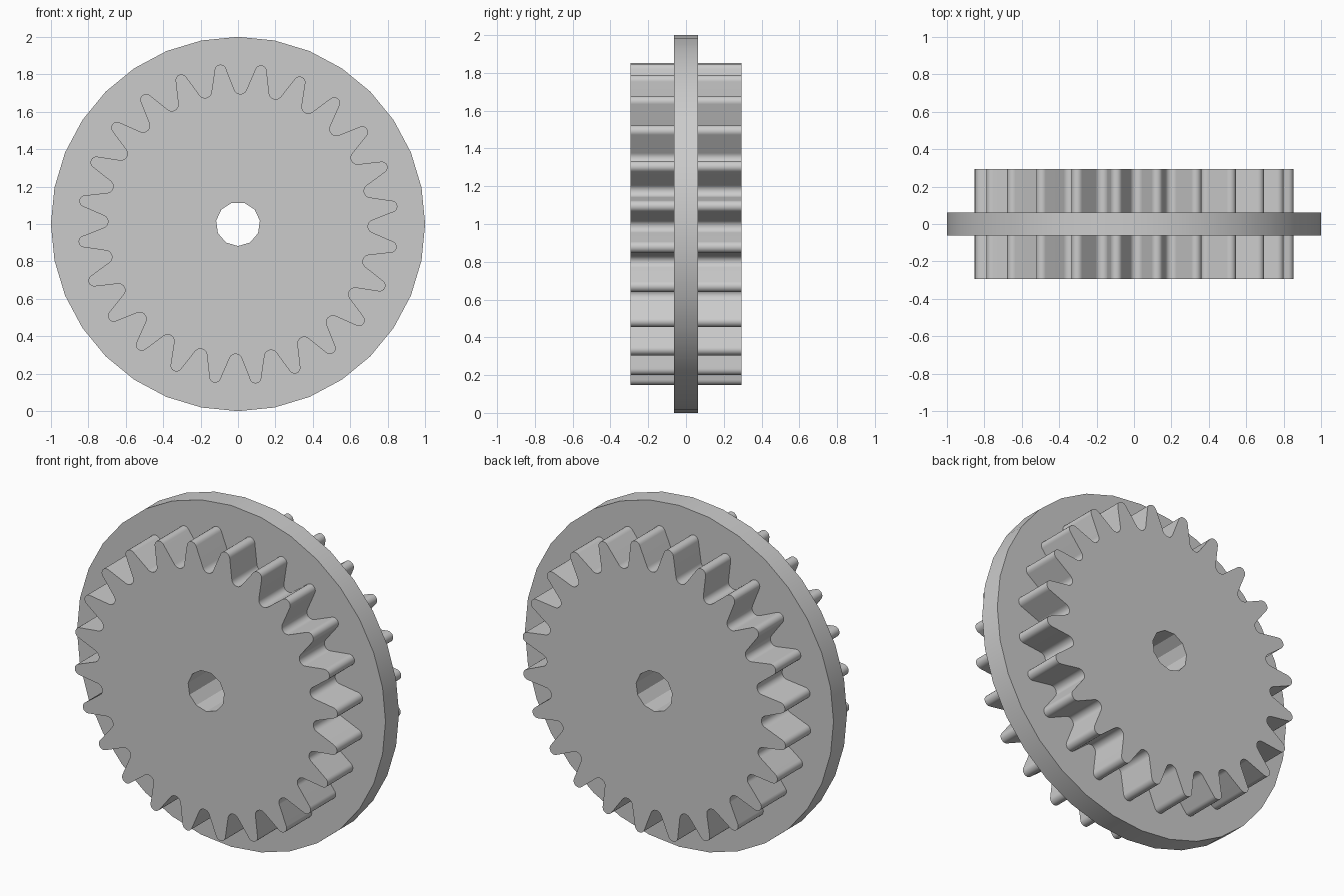
import bpy, bmesh
from math import sin, cos, pi, radians
from mathutils import Vector

if "Cube" in bpy.data.objects:
    bpy.data.objects.remove(bpy.data.objects["Cube"])

TEETH = 24
CENTRE_Z = 1.0

grey = bpy.data.materials.new("plain grey")
grey.use_nodes = True
colour = (0.6, 0.6, 0.6, 1)
grey.diffuse_color = colour
grey.node_tree.nodes["Principled BSDF"].inputs["Base Color"].default_value = colour


def ring(radius, sides, start):
    """Regular polygon as (x, z) points."""
    return [(radius * cos(start + 2 * pi * i / sides),
             radius * sin(start + 2 * pi * i / sides)) for i in range(sides)]


def arc(axis, distance, radius, sweep, outward, steps=8):
    """Rounded tooth tip or root, centred on a radial axis."""
    pts = []
    for i in range(steps + 1):
        a = sweep * (2 * i / steps - 1)
        r = distance + outward * radius * cos(a)
        t = radius * sin(a)
        pts.append((r * cos(axis) - t * sin(axis), r * sin(axis) + t * cos(axis)))
    return pts


def plate(name, outer, inner, depth):
    """Extrude an outline with a hole along y, centred on y = 0."""
    bm = bmesh.new()
    edges = []
    for loop in (outer, inner):
        verts = [bm.verts.new((x, -depth / 2, z + CENTRE_Z)) for x, z in loop]
        edges += [bm.edges.new((verts[i - 1], verts[i])) for i in range(len(verts))]
    bmesh.ops.triangle_fill(bm, edges=edges, use_beauty=True, normal=Vector((0, -1, 0)))
    moved = bmesh.ops.extrude_face_region(bm, geom=bm.faces[:], use_keep_orig=True)
    new_verts = [g for g in moved["geom"] if isinstance(g, bmesh.types.BMVert)]
    bmesh.ops.translate(bm, verts=new_verts, vec=(0, depth, 0))
    bmesh.ops.recalc_face_normals(bm, faces=bm.faces[:])
    mesh = bpy.data.meshes.new(name)
    bm.to_mesh(mesh)
    bm.free()
    mesh.materials.append(grey)
    obj = bpy.data.objects.new(name, mesh)
    bpy.context.collection.objects.link(obj)
    bpy.ops.object.select_all(action="DESELECT")
    obj.select_set(True)
    bpy.context.view_layer.objects.active = obj
    bpy.ops.object.shade_smooth_by_angle(angle=radians(30))
    return obj


# Toothed wheel with rounded tips and roots, and a bore through the middle
pitch = 2 * pi / TEETH
outline = []
for k in range(TEETH):
    axis = (k + 0.5) * pitch - radians(1)
    outline += arc(axis, 0.826, 0.031, radians(75), 1)
    outline += arc(axis + pitch / 2, 0.73, 0.035, radians(67.5), -1)
plate("gear_wheel", outline, ring(0.118, 11, -pi / 2), 0.59)

# Flange disc around the middle of the teeth
plate("flange_disc", ring(1.0, 32, 0), ring(0.5, 32, 0), 0.125)
